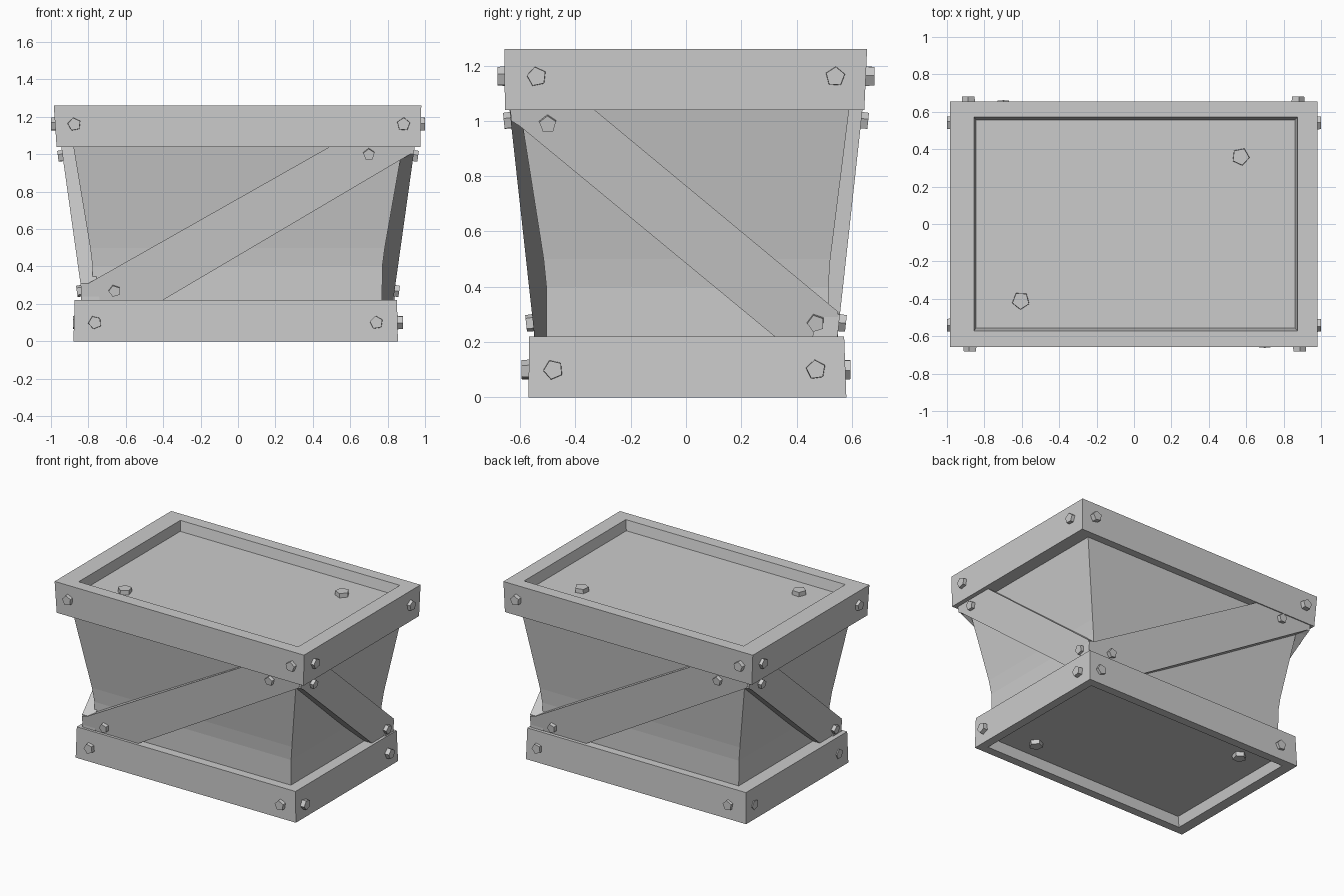
import bpy, bmesh, math
from mathutils import Matrix, Vector

if "Cube" in bpy.data.objects:
    bpy.data.objects.remove(bpy.data.objects["Cube"])


def finish(bm, name):
    bmesh.ops.recalc_face_normals(bm, faces=bm.faces)
    me = bpy.data.meshes.new(name)
    bm.to_mesh(me)
    bm.free()
    ob = bpy.data.objects.new(name, me)
    bpy.context.collection.objects.link(ob)
    return ob


def loft(name, rings):
    """Stack of rectangles (x0, x1, y0, y1, z), capped at both ends."""
    bm = bmesh.new()
    loops = [[bm.verts.new(p) for p in ((a, c, z), (b, c, z), (b, d, z), (a, d, z))]
             for a, b, c, d, z in rings]
    for lo, hi in zip(loops, loops[1:]):
        for i in range(4):
            j = (i + 1) % 4
            bm.faces.new((lo[i], lo[j], hi[j], hi[i]))
    bm.faces.new(loops[0][::-1])
    bm.faces.new(loops[-1])
    return finish(bm, name)


# Sides: front, right, and their half-turn copies back and left
def place(side, u, d, z):
    p = Vector((u, -d, z)) if side in ("front", "back") else Vector((d, u, z))
    return Matrix.Rotation(math.pi, 3, 'Z') @ p if side in ("back", "left") else p


def bolt(name, pos, axis, r=0.038, h=0.025, spin=0.3):
    bm = bmesh.new()
    rot = Vector(axis).to_track_quat('Z', 'Y').to_matrix().to_4x4()
    mat = Matrix.Translation(pos) @ rot @ Matrix.Rotation(spin, 4, 'Z')
    bmesh.ops.create_cone(bm, cap_ends=True, segments=5, radius1=r, radius2=r * 0.93,
                          depth=2 * h, matrix=mat)
    finish(bm, name)


def brace(name, side, outline, depth, thick=0.09):
    bm = bmesh.new()
    outer = [bm.verts.new(place(side, u, depth(z), z)) for u, z in outline]
    inner = [bm.verts.new(place(side, u, depth(z) - thick, z)) for u, z in outline]
    bm.faces.new(outer)
    bm.faces.new(inner[::-1])
    n = len(outline)
    for i in range(n):
        j = (i + 1) % n
        bm.faces.new((outer[i], inner[i], inner[j], outer[j]))
    finish(bm, name)


# Waisted inner box
loft("panel_box", [(-.775, .77, -.505, .515, .15), (-.778, .772, -.505, .515, .40),
                   (-.79, .785, -.515, .522, .50), (-.88, .88, -.60, .59, 1.04),
                   (-.88, .88, -.60, .59, 1.08)])

# Base and top rims, each with a recessed plate
loft("base_rim", [(-.79, .785, -.50, .505, .07), (-.805, .795, -.51, .52, 0),
                  (-.88, .855, -.57, .58, 0), (-.873, .85, -.567, .572, .22)])
loft("top_rim", [(-.97, .975, -.655, .645, 1.04), (-.985, .98, -.657, .655, 1.26),
                 (-.855, .875, -.572, .572, 1.26), (-.845, .86, -.557, .557, 1.19)])

# Diagonal braces
front_outline = [(-.84, .20), (-.84, .30), (-.80, .31), (.525, 1.06),
                 (.945, 1.06), (.92, 1.0), (-.435, .20)]
side_outline = [(.55, .20), (.55, .31), (-.355, 1.06), (-.637, 1.06),
                (-.632, 1.0), (-.60, .98), (.345, .20)]


def front_depth(z):
    return .548 + (z - .22) * .11


def side_depth(z):
    return .83 + (z - .22) * .14


sides = {
    "front": (front_outline, front_depth, .11, [(-.66, .27), (.70, 1.0)],
              (-.765, .74), (-.875, .885), .57, .656),
    "right": (side_outline, side_depth, .14, [(.47, .27), (-.50, .99)],
              (-.48, .47), (-.54, .54), .858, .976),
}
for front, back in (("front", "back"), ("right", "left")):
    outline, depth, slope, brace_bolts, base_u, top_u, base_d, top_d = sides[front]
    for side in (front, back):
        brace(side + "_brace", side, outline, depth)
        for i, (u, z) in enumerate(brace_bolts):
            bolt(f"{side}_brace_bolt_{i}", place(side, u, depth(z), z),
                 place(side, 0, 1, -slope), r=.034, spin=.3 + i)
        for i, u in enumerate(base_u):
            bolt(f"{side}_base_bolt_{i}", place(side, u, base_d, .10),
                 place(side, 0, 1, 0), spin=.4 + i)
        for i, u in enumerate(top_u):
            bolt(f"{side}_top_bolt_{i}", place(side, u, top_d, 1.16),
                 place(side, 0, 1, 0), spin=.2 + i)

# Bolts on the lid and under the base
for i, (x, y) in enumerate(((.57, .36), (-.605, -.41))):
    bolt(f"lid_bolt_{i}", (x, y, 1.19), (0, 0, 1), r=.05, h=.03, spin=.2 + i)
for i, (x, y) in enumerate(((.52, -.36), (-.58, .36))):
    bolt(f"underside_bolt_{i}", (x, y, .07), (0, 0, -1), r=.048, h=.03, spin=.2 + i)
